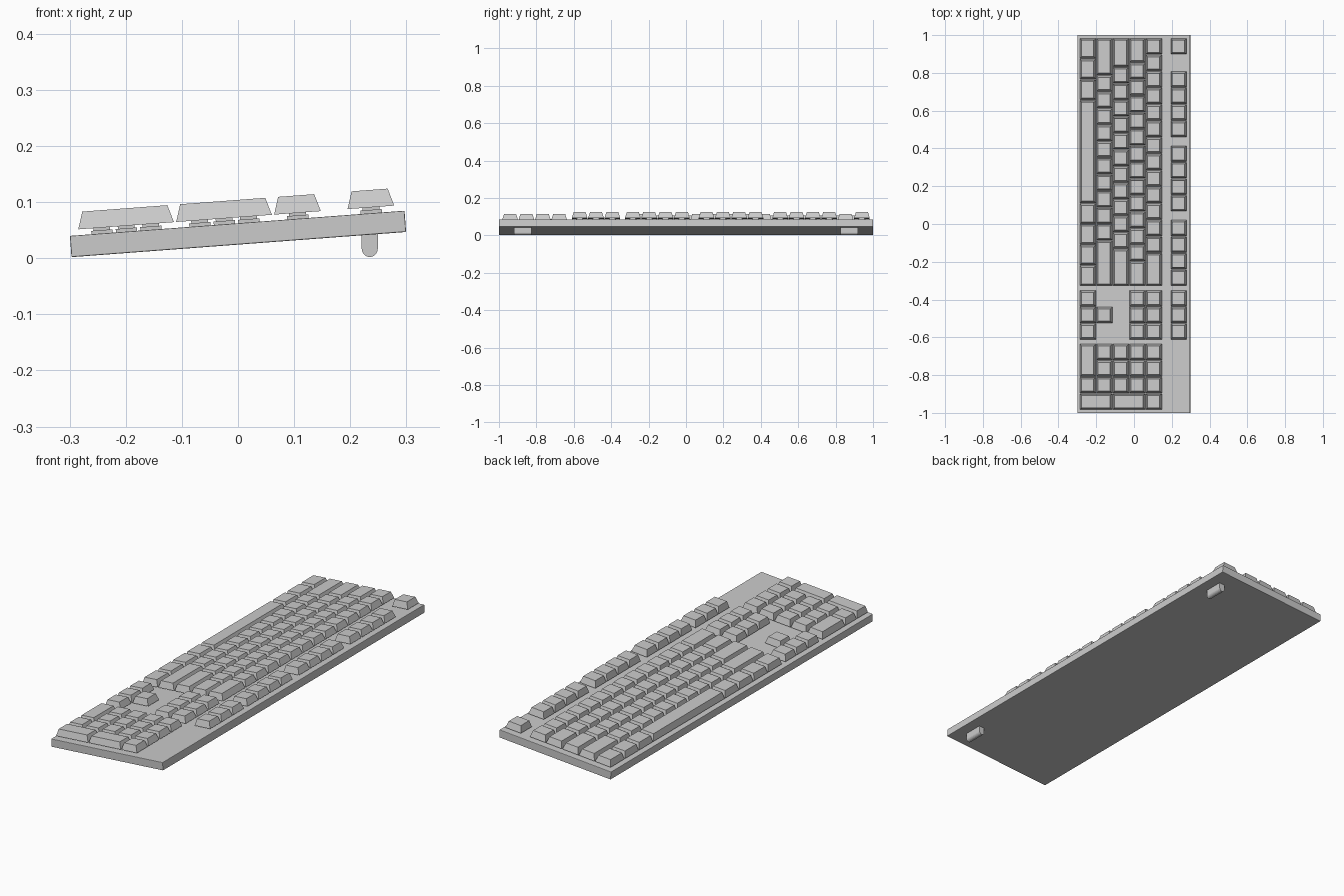
import bpy, bmesh, math
from mathutils import Matrix, Vector

if "Cube" in bpy.data.objects:
    bpy.data.objects.remove(bpy.data.objects["Cube"])

U = 0.0875                      # key pitch
TILT = Matrix.Translation((0, 0, 0.0433)) @ Matrix.Rotation(math.radians(-4.3), 4, 'Y')
TOP = 0.019                     # case top in its own tilted frame
ROW0, COL0 = -0.2415, U * 11.25  # centre of front row, start of first column


def finish(name, bm, matrix=TILT):
    bmesh.ops.recalc_face_normals(bm, faces=bm.faces)
    mesh = bpy.data.meshes.new(name)
    bm.to_mesh(mesh)
    bm.free()
    ob = bpy.data.objects.new(name, mesh)
    ob.matrix_world = matrix
    bpy.context.collection.objects.link(ob)
    return ob


def frustum(bm, cx, cy, z0, z1, sx, sy, inset=0.0):
    """Box whose top is inset on all four sides."""
    for v in bmesh.ops.create_cube(bm, size=1)['verts']:
        up = v.co.z > 0
        k = 2 * inset if up else 0
        v.co = Vector((cx + v.co.x * 2 * (sx - k) / 2,
                       cy + v.co.y * 2 * (sy - k) / 2,
                       z1 if up else z0))


def run(row, start, widths):
    """Keys side by side: (row, column, width, depth)."""
    keys = []
    for w in widths:
        keys.append((row, start, w, 1))
        start += w
    return keys


def build_keys(name, keys):
    caps, stems = bmesh.new(), bmesh.new()
    for row, col, w, d in keys:
        cx = ROW0 + (row + (d - 1) / 2) * U
        cy = COL0 - (col + w / 2) * U
        frustum(caps, cx, cy, TOP + 0.0105, TOP + 0.0415,
                d * U - 0.004, w * U - 0.004, 0.0095)
        frustum(stems, cx, cy, TOP - 0.002, TOP + 0.006, 0.038, 0.038)
        frustum(stems, cx, cy, TOP + 0.005, TOP + 0.012, 0.030, 0.030)
    finish(name + "_keycaps", caps)
    finish(name + "_switches", stems)


# Case
bm = bmesh.new()
frustum(bm, 0, 0, -TOP, TOP, 0.598, 2.0)
case = finish("case", bm)
bev = case.modifiers.new("edge", 'BEVEL')
bev.width, bev.segments = 0.002, 2

# Main typing block, front row to back row
main = (run(0, 0, [1.25] * 3 + [6.25] + [1.25] * 4)
        + run(1, 0, [2.25] + [1] * 10 + [2.75])
        + run(2, 0, [1.75] + [1] * 11 + [2.25])
        + run(3, 0, [1.5] + [1] * 12 + [1.5])
        + run(4, 0, [1] * 13 + [2]))
build_keys("typing", main)

# Function row
func = run(5.5, 0, [1])
for start in (2, 6.5, 11):
    func += run(5.5, start, [1] * 4)
build_keys("function", func)

# Navigation cluster and arrows
nav = run(1, 16.25, [1])
for row in (0, 3, 4, 5.5):
    nav += run(row, 15.25, [1] * 3)
build_keys("navigation", nav)

# Number pad, with two double-depth keys at the side
pad = run(0, 18.5, [2, 1]) + run(4, 18.5, [1] * 4)
for row in (1, 2, 3):
    pad += run(row, 18.5, [1] * 3)
pad += [(0, 21.5, 1, 2), (2, 21.5, 1, 2)]
build_keys("number_pad", pad)

# Folding feet: flat bar with a rounded lower end
R, FX, FZ = 0.0143, 0.2348, 0.0165
profile = [(FX - R, 0.052), *[(FX + R * math.cos(math.pi * (1 + i / 10)),
                               FZ + R * math.sin(math.pi * (1 + i / 10))) for i in range(11)],
           (FX + R, 0.052)]
for side, name in ((-1, "foot_right"), (1, "foot_left")):
    bm = bmesh.new()
    face = bm.faces.new([bm.verts.new((x, side * 0.872 - 0.047, z)) for x, z in profile])
    out = bmesh.ops.extrude_face_region(bm, geom=[face])['geom']
    bmesh.ops.translate(bm, vec=(0, 0.094, 0),
                        verts=[g for g in out if isinstance(g, bmesh.types.BMVert)])
    finish(name, bm, Matrix.Identity(4))
